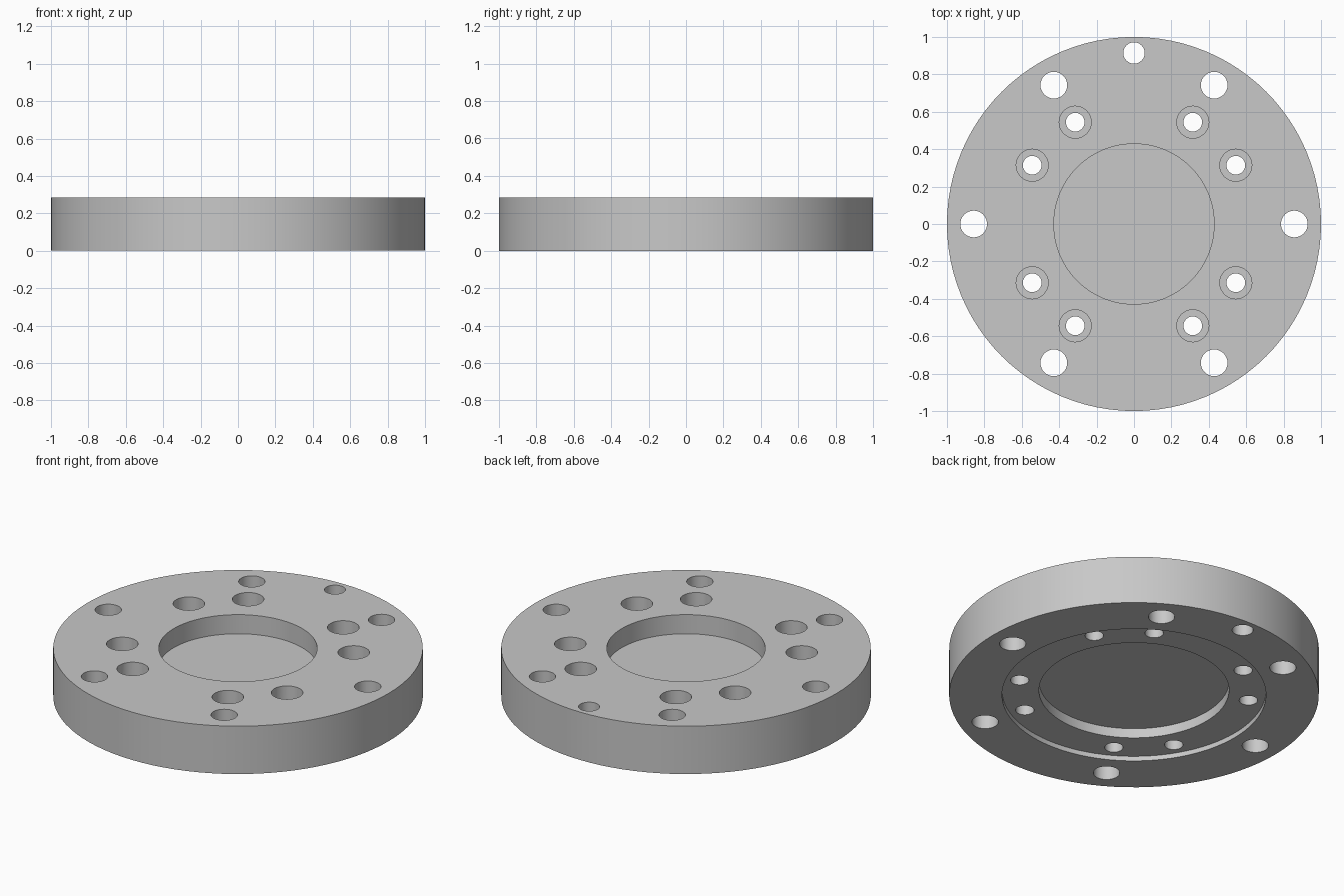
import bpy
import bmesh
from math import cos, sin, pi, radians

cube = bpy.data.objects.get("Cube")
if cube:
    bpy.data.objects.remove(cube, do_unlink=True)

MM = 1 / 35          # the disc is 70 mm across
THICK = 10           # mm


def lathe(bm, profile, cx=0, cy=0, sides=32):
    """Stack rings of (radius, z) in mm around a vertical axis and cap both ends."""
    rings = []
    for r, z in profile:
        rings.append([bm.verts.new(((cx + r * cos(2 * pi * i / sides)) * MM,
                                    (cy + r * sin(2 * pi * i / sides)) * MM,
                                    z * MM)) for i in range(sides)])
    for a, b in zip(rings, rings[1:]):
        for i in range(sides):
            j = (i + 1) % sides
            bm.faces.new((a[i], a[j], b[j], b[i]))
    bm.faces.new(rings[0])
    bm.faces.new(rings[-1])


def make_object(name, bm):
    bmesh.ops.recalc_face_normals(bm, faces=bm.faces)
    mesh = bpy.data.meshes.new(name)
    bm.to_mesh(mesh)
    bm.free()
    obj = bpy.data.objects.new(name, mesh)
    bpy.context.collection.objects.link(obj)
    return obj


# Plain grey metal
grey = bpy.data.materials.new("grey metal")
grey.use_nodes = True
colour = (0.58, 0.58, 0.58, 1)
grey.diffuse_color = colour
grey.node_tree.nodes["Principled BSDF"].inputs["Base Color"].default_value = colour

# Disc with a pocket on top and a stepped recess underneath
bm = bmesh.new()
lathe(bm, [(15, 6), (15, THICK), (35, THICK), (35, 0),
           (25, 0), (25, 1), (18, 1), (18, 3)], sides=96)
flange = make_object("flange_disc", bm)
flange.data.materials.append(grey)

# Hole cutters
bm = bmesh.new()
through = (-1, THICK + 1)
for k in range(6):                                   # outer bolt circle
    a = radians(60 * k)
    lathe(bm, [(2.5, z) for z in through], 30 * cos(a), 30 * sin(a))
for deg in (30, 60, 120, 150, 210, 240, 300, 330):   # counterbored screw holes
    a = radians(deg)
    lathe(bm, [(1.75, -1), (1.75, 6), (3, 6), (3, THICK + 1)],
          22 * cos(a), 22 * sin(a))
lathe(bm, [(2, z) for z in through], 0, 32)          # locating hole at the back
cutter = make_object("hole_cutter", bm)
cutter.hide_render = True
cutter.data.materials.append(grey)

# Drill the holes
drill = flange.modifiers.new("holes", 'BOOLEAN')
drill.operation = 'DIFFERENCE'
drill.solver = 'EXACT'
drill.object = cutter
bpy.ops.object.select_all(action='DESELECT')
flange.select_set(True)
bpy.context.view_layer.objects.active = flange
bpy.ops.object.modifier_apply(modifier=drill.name)
bpy.data.objects.remove(cutter, do_unlink=True)
bpy.ops.object.shade_smooth_by_angle(angle=radians(30))
